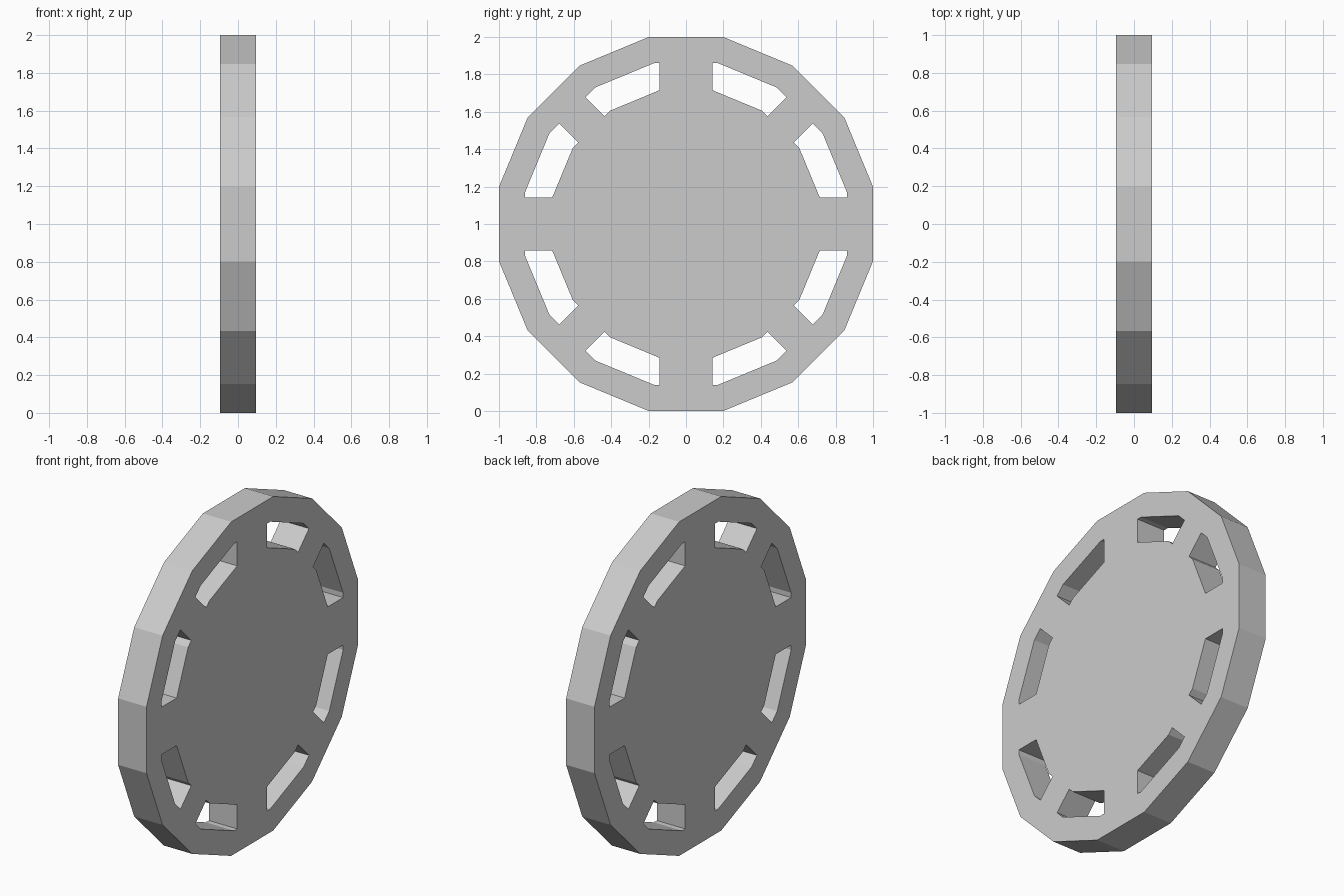
import bpy
from math import pi, sin, cos, tan

if "Cube" in bpy.data.objects:
    bpy.data.objects.remove(bpy.data.objects["Cube"])

HALF_THICK = 0.094
SIDES = 16


def ring_point(apothem, i):
    # corner i of a flat-topped 16-gon, counted clockwise from the top edge
    r = apothem / cos(pi / SIDES)
    a = pi / SIDES + i * 2 * pi / SIDES
    return (r * sin(a), r * cos(a))


def add_loop(curve, pts):
    s = curve.splines.new('POLY')
    s.points.add(len(pts) - 1)
    for p, (u, v) in zip(s.points, pts):
        p.co = (u, v, 0, 1)
    s.use_cyclic_u = True


curve = bpy.data.curves.new("slotted_disc", 'CURVE')
curve.dimensions = '2D'
curve.fill_mode = 'BOTH'
curve.extrude = HALF_THICK

# Outer rim
add_loop(curve, [ring_point(1.0, i) for i in range(SIDES)])

# One slot between the vertical and the diagonal spoke
outer, inner = 0.86, 0.715
spoke = inner * tan(pi / SIDES)      # half width of the upright spokes


def diagonal_end(p, half=0.1):
    # slide along the 45 degree edge to the side of the diagonal spoke
    m = (p[0] + p[1]) / 2
    d = half / 2 ** 0.5
    return (m - d, m + d)


o0, o1 = ring_point(outer, 0), ring_point(outer, 1)
i1 = ring_point(inner, 1)
slot = [(spoke, outer), o0, o1, diagonal_end(o1), diagonal_end(i1), i1, (spoke, inner)]

# Mirror the slot into all eight octants
for su in (1, -1):
    for sv in (1, -1):
        add_loop(curve, [(su * u, sv * v) for u, v in slot])
        add_loop(curve, [(su * v, sv * u) for u, v in slot])

# Stand the disc upright, facing x
disc = bpy.data.objects.new("slotted_disc", curve)
bpy.context.collection.objects.link(disc)
disc.rotation_euler = (pi / 2, 0, pi / 2)
disc.location = (0, 0, 1)
bpy.context.view_layer.objects.active = disc
disc.select_set(True)
bpy.ops.object.convert(target='MESH')
bpy.ops.object.shade_flat()
